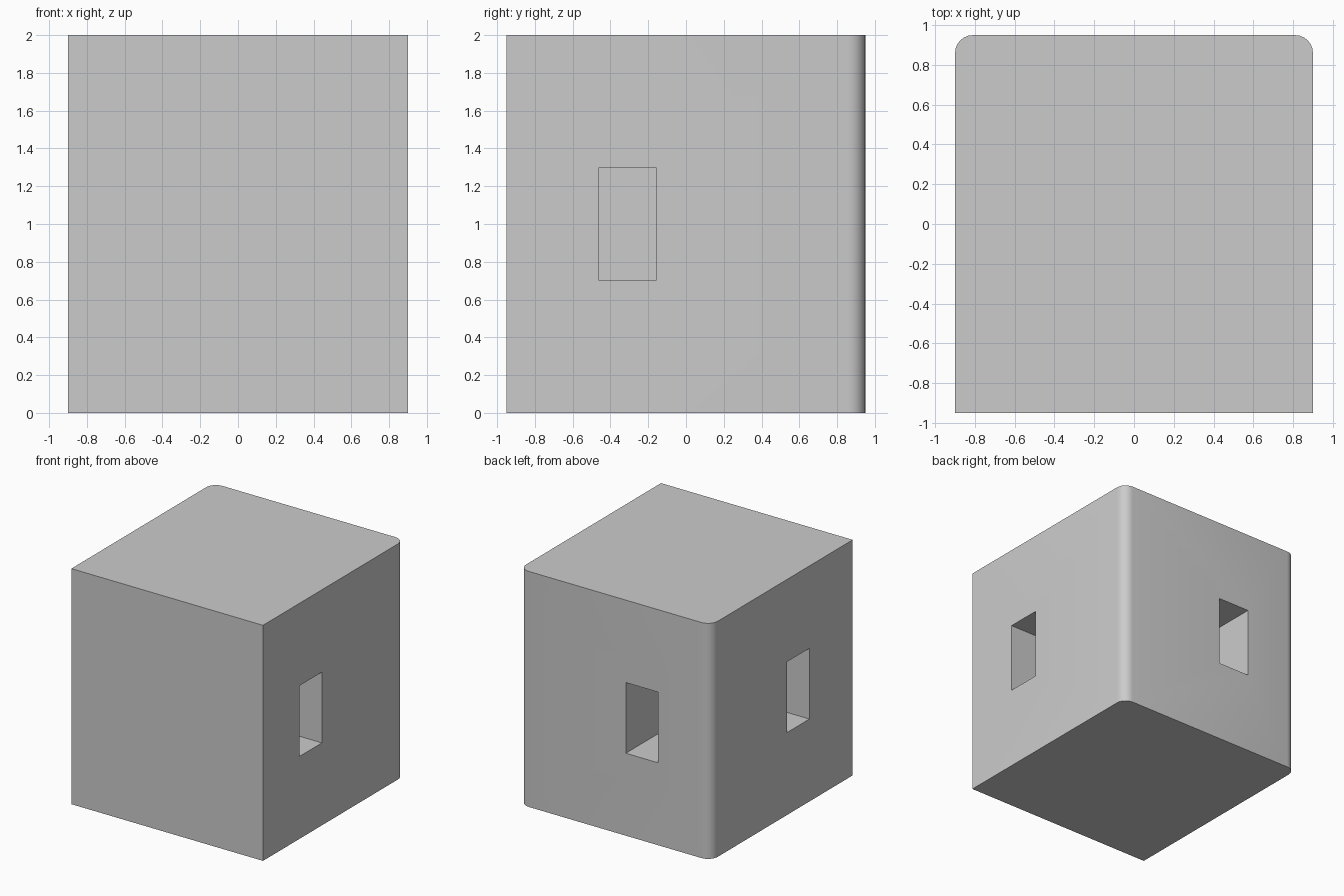
import bpy, bmesh

if "Cube" in bpy.data.objects:
    bpy.data.objects.remove(bpy.data.objects["Cube"])


def make_box(name, lo, hi):
    """Axis-aligned box from its low and high corners."""
    bm = bmesh.new()
    bmesh.ops.create_cube(bm, size=1)
    for v in bm.verts:
        v.co = [(a + b) / 2 + c * (b - a) for a, b, c in zip(lo, hi, v.co)]
    mesh = bpy.data.meshes.new(name)
    bm.to_mesh(mesh)
    bm.free()
    ob = bpy.data.objects.new(name, mesh)
    bpy.context.collection.objects.link(ob)
    return ob


# Solid block with its two upright back edges rounded
block = make_box("block", (-0.9, -0.95, 0), (0.9, 0.95, 2))
bm = bmesh.new()
bm.from_mesh(block.data)
back_edges = [e for e in bm.edges if all(v.co.y > 0.9 for v in e.verts)
              and abs(e.verts[0].co.z - e.verts[1].co.z) > 1]
bmesh.ops.bevel(bm, geom=back_edges, offset=0.09, segments=6,
                profile=0.5, affect='EDGES')
bm.to_mesh(block.data)
bm.free()

# Rectangular sockets in the right, left and back faces
depth = 0.6
sockets = {
    "right_socket": ((0.9 - depth, -0.46, 0.7), (1.0, -0.16, 1.3)),
    "left_socket": ((-1.0, -0.37, 0.7), (-0.9 + depth, -0.07, 1.3)),
    "back_socket": ((-0.40, 0.95 - depth, 0.7), (-0.10, 1.05, 1.3)),
}
bpy.context.view_layer.objects.active = block
block.select_set(True)
for name, (lo, hi) in sockets.items():
    cutter = make_box(name, lo, hi)
    cutter.hide_render = True
    mod = block.modifiers.new(name, 'BOOLEAN')
    mod.operation = 'DIFFERENCE'
    mod.solver = 'EXACT'
    mod.object = cutter
    bpy.ops.object.modifier_apply(modifier=mod.name)
    bpy.data.objects.remove(cutter)

# Smooth corners, sharp edges elsewhere
bpy.ops.object.shade_smooth_by_angle(angle=0.6)
